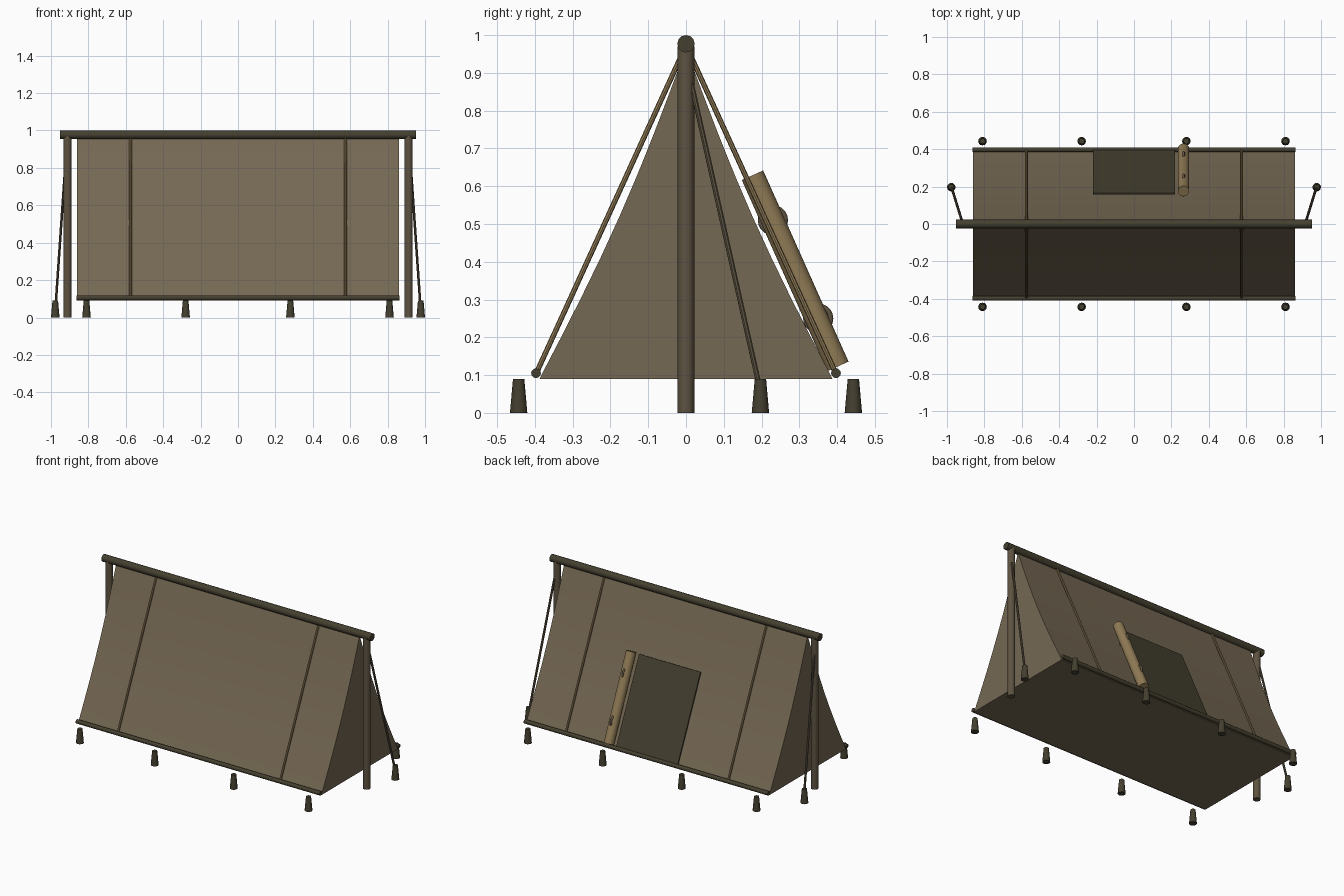
import bpy, bmesh, math
from mathutils import Vector

if "Cube" in bpy.data.objects:
    bpy.data.objects.remove(bpy.data.objects["Cube"])


def material(name, r, g, b):
    def lin(c):
        c /= 255
        return c / 12.92 if c <= 0.04045 else ((c + 0.055) / 1.055) ** 2.4
    m = bpy.data.materials.new(name)
    m.diffuse_color = (lin(r), lin(g), lin(b), 1)
    m.use_nodes = True
    m.node_tree.nodes["Principled BSDF"].inputs["Base Color"].default_value = m.diffuse_color
    return m


CANVAS = material("canvas brown", 117, 104, 83)
DARK = material("dark olive wood", 68, 63, 47)
POST = material("post brown", 94, 83, 66)
TAN = material("rolled cloth tan", 143, 122, 85)


def finish(name, bm, mat, smooth=True):
    bmesh.ops.recalc_face_normals(bm, faces=bm.faces)
    me = bpy.data.meshes.new(name)
    bm.to_mesh(me)
    bm.free()
    me.materials.append(mat)
    ob = bpy.data.objects.new(name, me)
    bpy.context.collection.objects.link(ob)
    if smooth:
        bpy.context.view_layer.objects.active = ob
        bpy.ops.object.select_all(action='DESELECT')
        ob.select_set(True)
        bpy.ops.object.shade_smooth_by_angle(angle=math.radians(40))
    return ob


def rod(name, a, b, r1, mat, r2=None, sides=12):
    """Cylinder or cone running from point a to point b."""
    a, b = Vector(a), Vector(b)
    bm = bmesh.new()
    bmesh.ops.create_cone(bm, cap_ends=True, segments=sides, radius1=r1,
                          radius2=r1 if r2 is None else r2, depth=(b - a).length)
    bm.transform((b - a).to_track_quat('Z', 'Y').to_matrix().to_4x4())
    bmesh.ops.translate(bm, verts=bm.verts, vec=(a + b) / 2)
    return finish(name, bm, mat)


def prism(name, profile, x0, x1, mat):
    """Extrude a (y, z) outline along x."""
    bm = bmesh.new()
    face = bm.faces.new([bm.verts.new((x0, y, z)) for y, z in profile])
    ext = bmesh.ops.extrude_face_region(bm, geom=[face])
    moved = [v for v in ext["geom"] if isinstance(v, bmesh.types.BMVert)]
    bmesh.ops.translate(bm, verts=moved, vec=(x1 - x0, 0, 0))
    # the outline is concave, so split the end caps
    bmesh.ops.triangulate(bm, faces=[f for f in bm.faces if len(f.verts) > 4])
    return finish(name, bm, mat)


# canvas body with sagging slopes, closed ends and a floor
N = 8
slope = []
for i in range(N + 1):
    t = i / N
    sag = 0.018 * math.sin(math.pi * t)
    slope.append((0.388 * t - sag, 0.965 - 0.875 * t - sag * 0.4))
slope[0] = (0, 0.965)
prism("canvas", slope + [(-y, z) for y, z in reversed(slope[1:])], -0.862, 0.862, CANVAS)

# ridge pole and bottom rails
rod("ridge_pole", (-0.952, 0, 0.977), (0.952, 0, 0.977), 0.023, DARK)
for s, side in ((-1, "front"), (1, "back")):
    rod(side + "_rail", (-0.864, s * 0.397, 0.105), (0.864, s * 0.397, 0.105), 0.013, DARK)
    # slope battens and pegs
    for x in (-0.575, 0.575):
        rod(side + "_batten", (x, s * 0.395, 0.108), (x, s * 0.008, 0.955), 0.007, TAN, sides=8)
    for x in (-0.81, -0.28, 0.28, 0.81):
        rod(side + "_peg", (x, s * 0.443, 0), (x, s * 0.443, 0.09), 0.023, DARK, 0.015)

# end posts, guy ropes and their pegs
for s in (-1, 1):
    rod("end_post", (s * 0.912, 0, 0), (s * 0.912, 0, 0.97), 0.022, POST)
    rod("guy_rope", (s * 0.915, 0, 0.935), (s * 0.974, 0.192, 0.08), 0.007, POST, sides=8)
    rod("guy_peg", (s * 0.977, 0.197, 0), (s * 0.977, 0.197, 0.09), 0.023, DARK, 0.015)

# door opening plate on the back slope
low, high = Vector((0.394, 0.11)), Vector((0.161, 0.619))
d = (high - low).normalized()
n = Vector((d.y, -d.x)) * 0.004
prism("door", [low + n, high + n, high - n, low - n], -0.218, 0.218, DARK)

# rolled door flap with two tie rings
top, bottom = Vector((0.265, 0.176, 0.629)), Vector((0.265, 0.402, 0.123))
rod("door_roll", bottom, top, 0.031, TAN, sides=14)
for y, z in ((0.23, 0.51), (0.35, 0.25)):
    bpy.ops.mesh.primitive_torus_add(major_segments=20, minor_segments=8, major_radius=0.033,
                                     minor_radius=0.007, location=(0.265, y, z),
                                     rotation=(0, math.pi / 2, 0))
    ring = bpy.context.object
    ring.name = "tie_ring"
    ring.data.materials.append(POST)
    bpy.ops.object.shade_smooth_by_angle(angle=math.radians(50))
